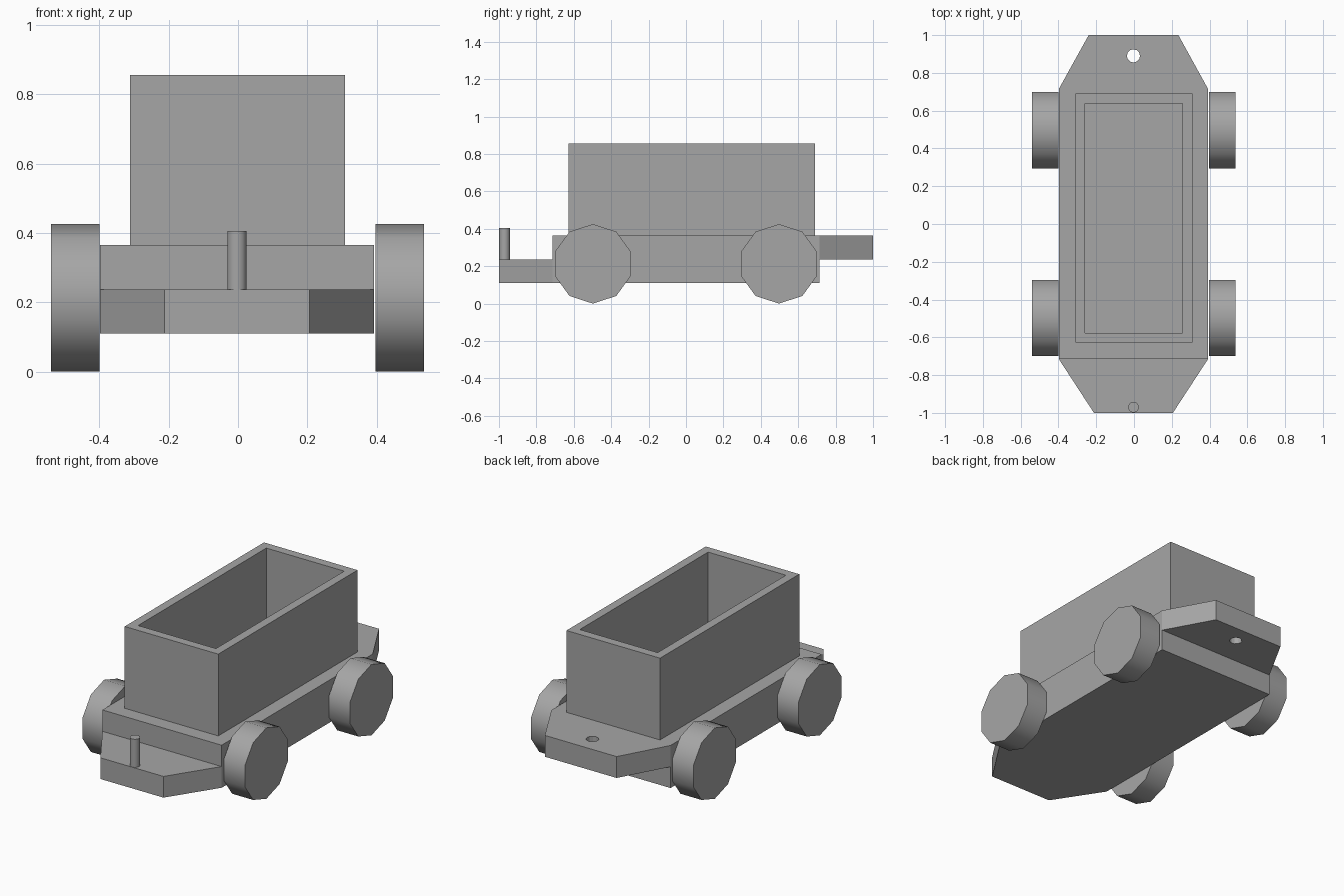
import bpy, bmesh, math
from mathutils import Matrix

default = bpy.data.objects.get("Cube")
if default:
    bpy.data.objects.remove(default, do_unlink=True)

grey = bpy.data.materials.new("plain grey")
grey.use_nodes = True
colour = (0.38, 0.38, 0.38, 1)
grey.diffuse_color = colour
grey.node_tree.nodes["Principled BSDF"].inputs["Base Color"].default_value = colour


def finish(name, bm):
    bmesh.ops.recalc_face_normals(bm, faces=bm.faces)
    mesh = bpy.data.meshes.new(name)
    bm.to_mesh(mesh)
    bm.free()
    mesh.materials.append(grey)
    obj = bpy.data.objects.new(name, mesh)
    bpy.context.collection.objects.link(obj)
    return obj


def activate(obj):
    bpy.ops.object.select_all(action='DESELECT')
    obj.select_set(True)
    bpy.context.view_layer.objects.active = obj


def slab(name, outline, bottom, top):
    """Extrude a flat outline from bottom to top."""
    bm = bmesh.new()
    face = bm.faces.new([bm.verts.new((x, y, bottom)) for x, y in outline])
    new = bmesh.ops.extrude_face_region(bm, geom=[face])["geom"]
    verts = [v for v in new if isinstance(v, bmesh.types.BMVert)]
    bmesh.ops.translate(bm, verts=verts, vec=(0, 0, top - bottom))
    return finish(name, bm)


def cylinder(name, centre, radius, depth, sides, along_x=False, smooth=True):
    bm = bmesh.new()
    bmesh.ops.create_cone(bm, cap_ends=True, segments=sides, radius1=radius,
                          radius2=radius, depth=depth)
    if along_x:
        bmesh.ops.rotate(bm, verts=bm.verts, matrix=Matrix.Rotation(math.pi / 2, 3, 'Y'))
        top = max(bm.verts, key=lambda v: v.co.z)
        turn = math.atan2(top.co.y, top.co.z)   # put a corner at the top
        bmesh.ops.rotate(bm, verts=bm.verts, matrix=Matrix.Rotation(turn, 3, 'X'))
    bmesh.ops.translate(bm, verts=bm.verts, vec=centre)
    obj = finish(name, bm)
    if smooth:
        activate(obj)
        bpy.ops.object.shade_smooth_by_angle(angle=math.radians(50))
    return obj


# Overlapping chassis plates: the lower tapers forward, the upper tapers backward
LEFT, RIGHT, SHOULDER, STEP = 0.392, -0.398, 0.715, 0.237
slab("lower_chassis", [(RIGHT, SHOULDER), (RIGHT, -SHOULDER), (-0.212, -1),
                       (0.206, -1), (LEFT, -SHOULDER), (LEFT, SHOULDER)], 0.11, STEP)
upper = slab("upper_chassis", [(RIGHT, -SHOULDER), (LEFT, -SHOULDER), (LEFT, SHOULDER),
                               (0.235, 1), (-0.24, 1), (RIGHT, SHOULDER)], STEP, 0.365)

# Coupling hole at the back
cutter = cylinder("hole_cutter", (-0.003, 0.89, 0.3), 0.035, 0.4, 12, smooth=False)
cutter.hide_render = True
hole = upper.modifiers.new("hole", 'BOOLEAN')
hole.operation = 'DIFFERENCE'
hole.solver = 'EXACT'
hole.object = cutter
activate(upper)
bpy.ops.object.modifier_apply(modifier="hole")
bpy.data.objects.remove(cutter, do_unlink=True)

# Coupling pin at the front
cylinder("coupling_pin", (-0.003, -0.97, 0.32), 0.029, 0.17, 10)

# Open cargo box
tub = slab("cargo_box", [(-0.311, -0.628), (0.309, -0.628), (0.309, 0.69), (-0.311, 0.69)],
           0.365, 0.855)
bm = bmesh.new()
bm.from_mesh(tub.data)
rim = max(bm.faces, key=lambda f: f.calc_center_median().z)
bmesh.ops.inset_region(bm, faces=[rim], thickness=0.052, use_even_offset=True)
new = bmesh.ops.extrude_face_region(bm, geom=[rim])["geom"]
bmesh.ops.translate(bm, verts=[v for v in new if isinstance(v, bmesh.types.BMVert)],
                    vec=(0, 0, -0.475))
if rim.is_valid:
    bmesh.ops.delete(bm, geom=[rim], context='FACES_ONLY')
bmesh.ops.recalc_face_normals(bm, faces=bm.faces)
bm.to_mesh(tub.data)
bm.free()

# Four ten-sided wheels
for side, x in (("left", 0.467), ("right", -0.469)):
    for end, y in (("front", -0.498), ("back", 0.497)):
        cylinder(f"{end}_{side}_wheel", (x, y, 0.2125), 0.2125, 0.14, 10, along_x=True)
